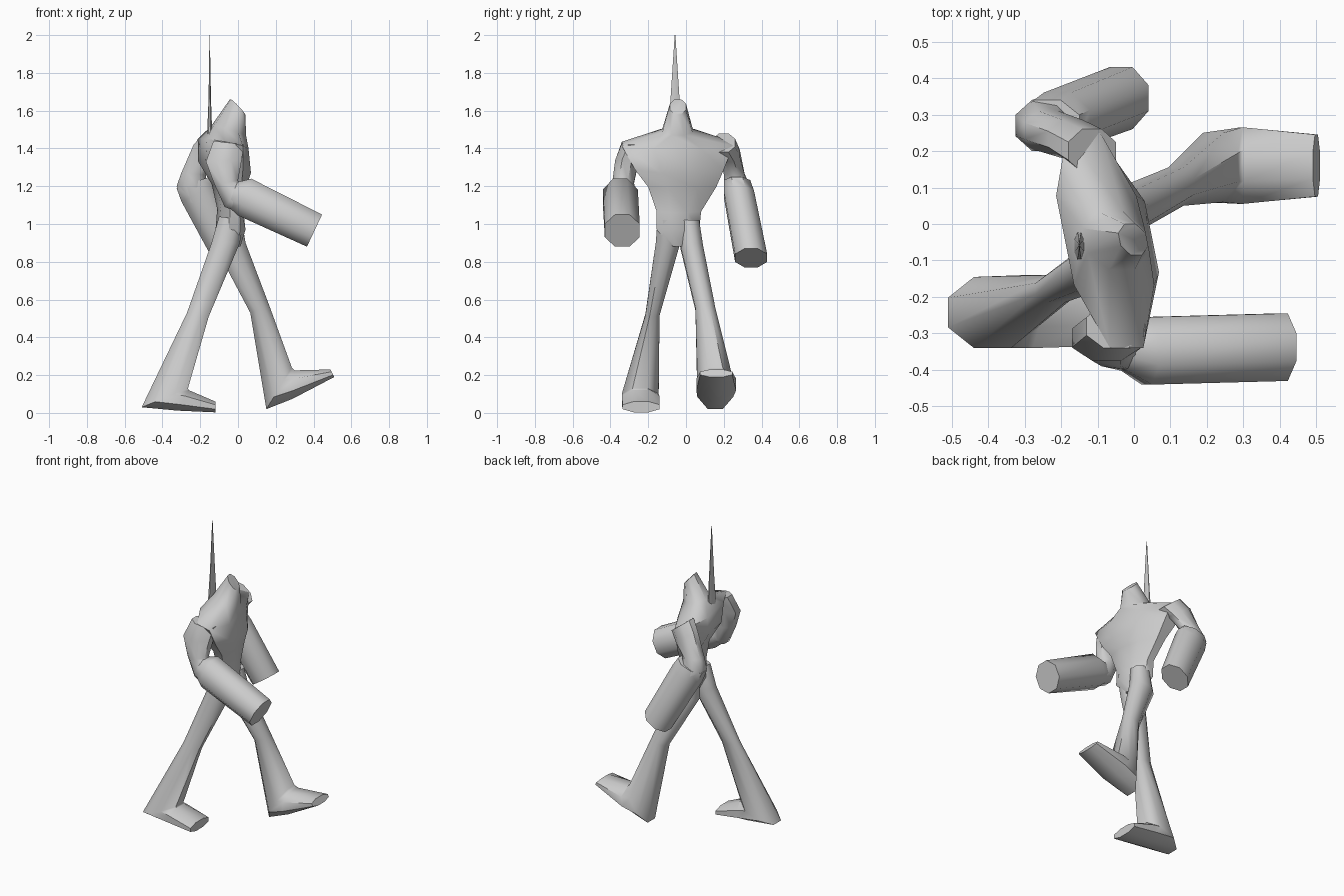
import bpy, bmesh, math
from mathutils import Vector

N = 8  # sides of every cross-section


def loft(name, sections, twist=0.0, pivot=0.0, sharp=50):
    """Skin sections (front_x, front_z, back_x, back_z, y_min, y_max) in order."""
    bm = bmesh.new()
    rings = []
    k = 1 / math.cos(math.pi / N)
    for fx, fz, bx, bz, y0, y1 in sections:
        c = Vector(((fx + bx) / 2, (y0 + y1) / 2, (fz + bz) / 2))
        u = Vector(((fx - bx) / 2, 0, (fz - bz) / 2))
        v = Vector((0, (y1 - y0) / 2, 0))
        ring = []
        for i in range(N):
            a = (i + 0.5) * 2 * math.pi / N
            p = c + u * (k * math.cos(a)) * math.cos(math.pi / N) ** 0 + v * (k * math.sin(a))
            p.x += twist * (p.y - pivot)
            ring.append(bm.verts.new(p))
        rings.append(ring)
    for a, b in zip(rings, rings[1:]):
        for i in range(N):
            j = (i + 1) % N
            bm.faces.new((a[i], a[j], b[j], b[i]))
    bm.faces.new(rings[0])
    bm.faces.new(rings[-1])
    bmesh.ops.recalc_face_normals(bm, faces=bm.faces)
    me = bpy.data.meshes.new(name)
    bm.to_mesh(me)
    bm.free()
    ob = bpy.data.objects.new(name, me)
    bpy.context.collection.objects.link(ob)
    me.shade_smooth()
    me.set_sharp_from_angle(angle=math.radians(sharp))
    return ob


# twisted torso with neck stub, from neck down to crotch
loft("torso", [
    (0.035, 1.58, -0.04, 1.66, -0.085, 0.00),
    (0.035, 1.47, -0.135, 1.52, -0.125, 0.035),
    (0.03, 1.40, -0.19, 1.45, -0.34, 0.25),
    (0.05, 1.27, -0.19, 1.33, -0.27, 0.20),
    (0.03, 1.19, -0.12, 1.21, -0.20, 0.16),
    (0.02, 1.06, -0.10, 1.08, -0.155, 0.08),
    (0.03, 0.97, -0.11, 0.97, -0.155, 0.07),
    (0.01, 0.88, -0.07, 0.88, -0.08, 0.01),
], twist=-0.2, pivot=-0.04)

# thin spike rising behind the neck
loft("spike", [
    (-0.135, 1.44, -0.165, 1.44, -0.10, -0.02),
    (-0.143, 1.66, -0.156, 1.66, -0.082, -0.034),
    (-0.149, 2.00, -0.151, 2.00, -0.060, -0.056),
])

# near arm: upper arm, elbow
loft("right_upper_arm", [
    (0.03, 1.42, -0.13, 1.44, -0.34, -0.22),
    (0.02, 1.34, -0.17, 1.33, -0.375, -0.25),
    (0.0, 1.23, -0.125, 1.21, -0.39, -0.275),
    (0.02, 1.20, -0.07, 1.09, -0.40, -0.27),
    (0.08, 1.19, 0.01, 1.06, -0.42, -0.27),
])
loft("right_forearm", [
    (-0.01, 1.22, -0.05, 1.09, -0.40, -0.275),
    (0.07, 1.24, 0.0, 1.045, -0.44, -0.255),
    (0.445, 1.05, 0.365, 0.88, -0.43, -0.245),
])

# far arm, swung back
loft("left_upper_arm", [
    (-0.05, 1.38, -0.18, 1.48, 0.14, 0.26),
    (-0.10, 1.33, -0.235, 1.42, 0.18, 0.285),
    (-0.17, 1.26, -0.30, 1.27, 0.20, 0.31),
    (-0.17, 1.19, -0.325, 1.20, 0.20, 0.34),
    (-0.15, 1.14, -0.28, 1.10, 0.21, 0.35),
])
loft("left_forearm", [
    (-0.15, 1.25, -0.325, 1.19, 0.20, 0.34),
    (-0.12, 1.20, -0.30, 1.12, 0.20, 0.36),
    (0.04, 0.87, -0.11, 0.77, 0.26, 0.43),
])

# rear leg with flat boot: hip, knee, ankle, sole, toe
loft("right_leg", [
    (0.03, 1.02, -0.10, 1.04, -0.15, -0.04),
    (0.01, 0.90, -0.14, 0.90, -0.16, -0.03),
    (-0.155, 0.51, -0.27, 0.53, -0.215, -0.14),
    (-0.265, 0.13, -0.51, 0.03, -0.34, -0.145),
    (-0.26, 0.12, -0.32, 0.012, -0.34, -0.14),
    (-0.12, 0.06, -0.12, 0.003, -0.335, -0.14),
])

# front leg with raised toe
loft("left_leg", [
    (0.02, 1.02, -0.09, 1.02, -0.04, 0.07),
    (0.04, 0.90, -0.11, 0.86, -0.03, 0.09),
    (0.165, 0.57, 0.065, 0.53, 0.05, 0.155),
    (0.285, 0.24, 0.15, 0.02, 0.06, 0.25),
    (0.30, 0.225, 0.29, 0.075, 0.055, 0.265),
    (0.49, 0.23, 0.51, 0.19, 0.075, 0.245),
])
